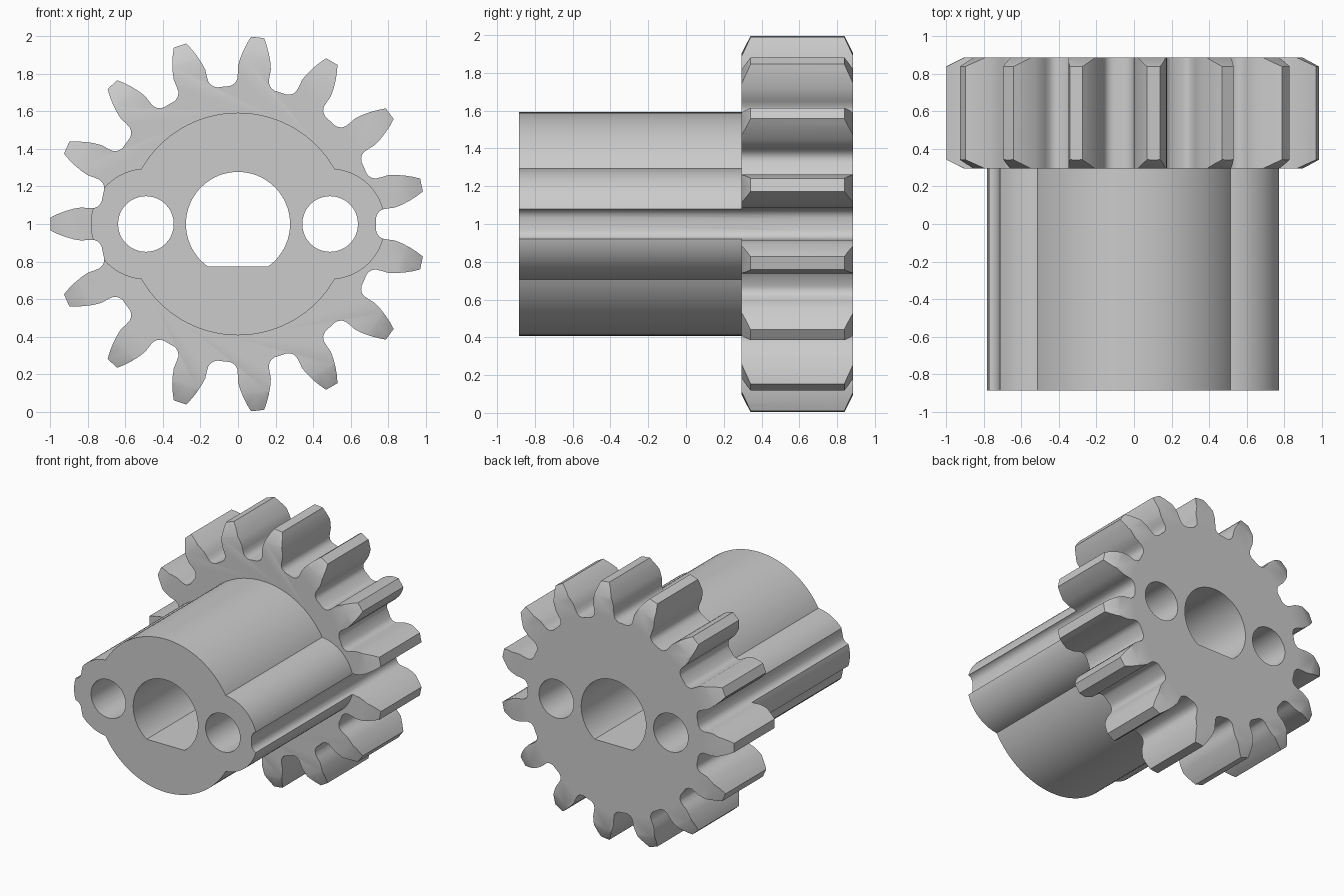
import bpy, bmesh
from math import sin, cos, pi, radians, sqrt, asin
from mathutils import Vector

cube = bpy.data.objects.get("Cube")
if cube:
    bpy.data.objects.remove(cube, do_unlink=True)

BACK, FRONT, GEAR_FRONT = 0.885, -0.885, 0.295
TEETH = 15
AXIS_Z = 1.0

grey = bpy.data.materials.new("light grey")
grey.use_nodes = True
grey.diffuse_color = (0.6, 0.6, 0.6, 1)
grey.node_tree.nodes["Principled BSDF"].inputs["Base Color"].default_value = (0.6, 0.6, 0.6, 1)


def finish(name, bm):
    bmesh.ops.recalc_face_normals(bm, faces=bm.faces)
    mesh = bpy.data.meshes.new(name)
    bm.to_mesh(mesh)
    bm.free()
    mesh.materials.append(grey)
    obj = bpy.data.objects.new(name, mesh)
    bpy.context.collection.objects.link(obj)
    return obj


def prism(name, points, y0, y1):
    """Extrude an outline of (x, height from axis) points along y."""
    bm = bmesh.new()
    face = bm.faces.new([bm.verts.new((x, y0, z + AXIS_Z)) for x, z in points])
    side = bmesh.ops.extrude_face_region(bm, geom=[face])
    moved = [v for v in side["geom"] if isinstance(v, bmesh.types.BMVert)]
    bmesh.ops.translate(bm, verts=moved, vec=(0, y1 - y0, 0))
    return finish(name, bm)


def arc(cx, radius, start=0.0, end=2 * pi, steps=96, closed=True):
    count = steps if closed else steps + 1
    return [(cx + radius * cos(start + (end - start) * i / steps),
             radius * sin(start + (end - start) * i / steps)) for i in range(count)]


def combine(target, other, operation):
    mod = target.modifiers.new(operation.lower(), 'BOOLEAN')
    mod.operation = operation
    mod.solver = 'EXACT'
    mod.object = other
    bpy.context.view_layer.objects.active = target
    bpy.ops.object.modifier_apply(modifier=mod.name)
    bpy.data.objects.remove(other, do_unlink=True)


# Half tooth flank: (distance along tooth axis, half width), root to tip
FLANK = [(0.725, 0.121), (0.734, 0.105), (0.747, 0.092), (0.768, 0.084),
         (0.80, 0.085), (0.835, 0.088), (0.875, 0.081), (0.92, 0.068),
         (0.96, 0.053), (0.998, 0.035)]


def gear_outline():
    points = []
    for i in range(TEETH):
        a = pi + 2 * pi * i / TEETH
        half = pi / TEETH
        points.append((0.735 * cos(a - half), 0.735 * sin(a - half)))
        for along, w in [(r, -w) for r, w in FLANK] + [(r, w) for r, w in reversed(FLANK)]:
            points.append((along * cos(a) - w * sin(a), along * sin(a) + w * cos(a)))
    return points


def chamfer_blank():
    """Turned disc with bevelled rims that trims the tooth ends."""
    bm = bmesh.new()
    rings = []
    for y, r in [(GEAR_FRONT, 0.905), (GEAR_FRONT + 0.05, 1.005),
                 (BACK - 0.05, 1.005), (BACK, 0.905)]:
        rings.append([bm.verts.new((x, y, z + AXIS_Z)) for x, z in arc(0, r, steps=120)])
    for lower, upper in zip(rings, rings[1:]):
        for i in range(len(lower)):
            j = (i + 1) % len(lower)
            bm.faces.new((lower[i], lower[j], upper[j], upper[i]))
    bm.faces.new(rings[0])
    bm.faces.new(rings[-1])
    return finish("chamfer_blank", bm)


# Toothed wheel, with bevelled tooth ends
gear = prism("pinion_gear", gear_outline(), GEAR_FRONT - 0.2, BACK + 0.2)
combine(gear, chamfer_blank(), 'INTERSECT')

# Hub: round barrel with a lobe either side, trimmed by the tooth gaps
hub = prism("hub", arc(0, 0.592), FRONT, 0.6)
for side in (-1, 1):
    combine(hub, prism("lobe", arc(side * 0.488, 0.295, steps=64), FRONT, 0.6), 'UNION')
combine(hub, prism("gap_trim", gear_outline(), FRONT - 0.2, 1.0), 'INTERSECT')
combine(gear, hub, 'UNION')

# D-shaped bore and two pin holes, right through
flat = asin(0.225 / 0.277)
bore = arc(0, 0.277, -flat, pi + flat, steps=72, closed=False)
combine(gear, prism("bore_cutter", bore, -1.2, 1.2), 'DIFFERENCE')
for side in (-1, 1):
    combine(gear, prism("pin_cutter", arc(side * 0.49, 0.148, steps=48), -1.2, 1.2), 'DIFFERENCE')

# Smooth flanks and barrels, crisp edges
bpy.ops.object.select_all(action='DESELECT')
gear.select_set(True)
bpy.context.view_layer.objects.active = gear
bpy.ops.object.shade_smooth_by_angle(angle=radians(28))
